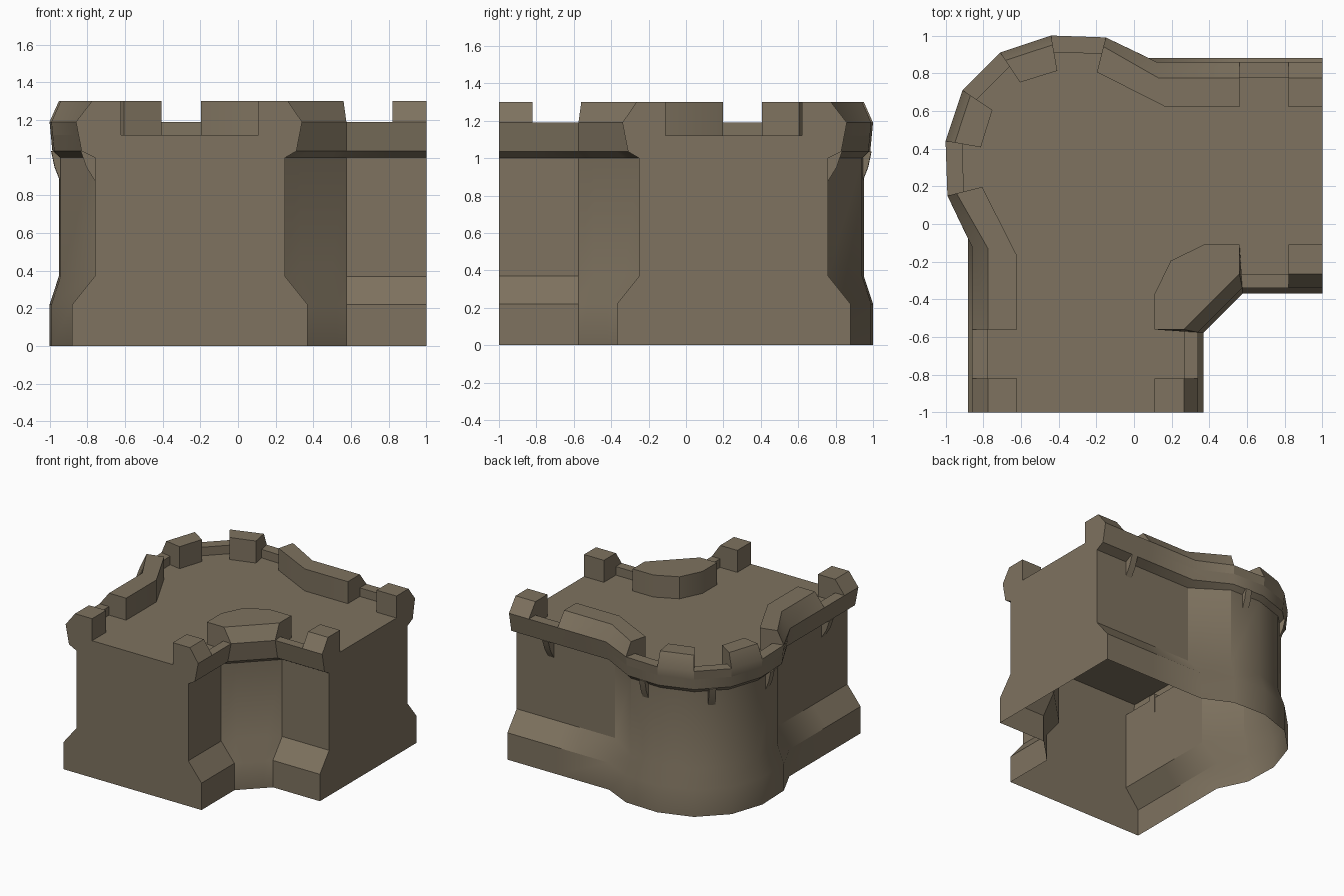
import bpy, bmesh, math
from mathutils import Vector

if "Cube" in bpy.data.objects:
    bpy.data.objects.remove(bpy.data.objects["Cube"])

stone = bpy.data.materials.new("weathered stone")
stone.diffuse_color = (0.21, 0.17, 0.115, 1)
stone.use_nodes = True
stone.node_tree.nodes["Principled BSDF"].inputs["Base Color"].default_value = stone.diffuse_color

# station levels: base, mid wall, cornice, brow, ridge, lip inside, merlon inside
BASE, MID, CORN, BROW, RIDGE, LIP, INNER = range(7)


def make(name, bm):
    bmesh.ops.recalc_face_normals(bm, faces=bm.faces)
    me = bpy.data.meshes.new(name)
    bm.to_mesh(me)
    bm.free()
    ob = bpy.data.objects.new(name, me)
    bpy.context.collection.objects.link(ob)
    me.materials.append(stone)
    bpy.context.view_layer.objects.active = ob
    ob.select_set(True)
    bpy.ops.object.shade_smooth_by_angle(angle=math.radians(30))
    ob.select_set(False)
    return ob


def mirrored(station):
    return [Vector((-p.y, -p.x)) for p in station]


def offsets(point, normal, dists):
    n = Vector(normal).normalized()
    return [Vector(point) - n * d for d in dists]


# outer path: straight wall, junction, round tower, then mirrored on the diagonal
WALL = (0, .12, .05, .02, .105, .105, .26)
TOWER = (0, .05, .015, 0, .05, .09, .19)
outer = [offsets((x, .88), (0, 1), WALL) for x in (1, .82, .56)]
jx = (.08, .11, .12, .12, .13, .12, .17)
outer.append([Vector((x, .88 - d)) for x, d in zip(jx, WALL)])
for x, y in ((-.15, .99), (-.44, 1.0), (-.71, .91)):
    outer.append(offsets((x, y), (x + .32, y - .32), TOWER))
outer += [mirrored(s) for s in reversed(outer)]

# inner path: straight wall, chamfered inside corner, mirrored
INWALL = (0, .12, .06, .03, .105, .105, .26)
inner = [offsets((x, -.37), (0, -1), INWALL) for x in (1, .82)]
corner = offsets((.575, -.37), (0, -1), INWALL)
for lv in (RIDGE, LIP, INNER):
    corner[lv].x = .56
other = mirrored(corner)
inner.append(corner)
for t, q in ((.25, (.37, -.11)), (.5, (.195, -.195))):
    s = [a.lerp(b, t) for a, b in zip(corner, other)]
    s[INNER] = Vector(q)
    inner.append(s)
inner += [mirrored(s) for s in reversed(inner[:-1])]


def deck_edge(s):
    return s[CORN].lerp(s[BROW], .55)


# wall body: stacked rings, open below, flat deck on top
bm = bmesh.new()
ring_path = outer + inner[::-1]
rings = []
for lv, z in ((BASE, 0), (BASE, .22), (MID, .37), (MID, 1.0), (CORN, 1.035), (None, 1.12)):
    rings.append([bm.verts.new((*(deck_edge(s) if lv is None else s[lv]), z)) for s in ring_path])
n = len(ring_path)
for lo, hi in zip(rings, rings[1:]):
    for i in range(n):
        j = (i + 1) % n
        bm.faces.new((lo[i], lo[j], hi[j], hi[i]))
bm.faces.new(rings[-1])
make("wall_body", bm)


def strip(name, stations, merlon):
    """Sweep a merlon or low-lip section along the stations."""
    bm = bmesh.new()
    rows = []
    for s in stations:
        sec = [(deck_edge(s), 1.12), (s[BROW], 1.19)]
        if merlon:
            sec += [(s[RIDGE], 1.3), (s[INNER], 1.3), (s[INNER], 1.12)]
        else:
            sec += [(s[LIP], 1.19), (s[LIP], 1.12)]
        rows.append([bm.verts.new((*p, z)) for p, z in sec])
    for a, b in zip(rows, rows[1:]):
        for k in range(len(a) - 1):
            bm.faces.new((a[k], b[k], b[k + 1], a[k + 1]))
    if merlon:
        bm.faces.new(rows[0])
        bm.faces.new(rows[-1])
    make(name, bm)


# battlements, with index ranges along each path
for side, path, merlons, gaps in (
        ("outer", outer, ((0, 1), (2, 4), (5, 6), (7, 8), (9, 11), (12, 13)),
         ((1, 2), (4, 5), (6, 7), (8, 9), (11, 12))),
        ("inner", inner, ((0, 1), (2, 6), (7, 8)), ((1, 2), (6, 7)))):
    for a, b in merlons:
        strip(side + "_merlon", path[a:b + 1], True)
    for a, b in gaps:
        strip(side + "_crenel_lip", path[a:b + 1], False)

# wedge brackets under each outer crenel
for a, b in ((1, 2), (4, 5), (6, 7), (8, 9), (11, 12)):
    p, q = outer[a][MID], outer[b][MID]
    mid = (p + q) / 2
    along = (q - p).normalized()
    out = (outer[a][BASE] + outer[b][BASE]) / 2 - mid
    reach = max(.045, out.length * .62)
    out.normalize()
    bm = bmesh.new()
    ends = []
    for side in (-.027, .027):
        ends.append([bm.verts.new((*(mid + along * side + out * d), z))
                     for d, z in ((-.005, .87), (reach * .6, .95), (reach, 1.035), (-.005, 1.035))])
    for k in range(4):
        j = (k + 1) % 4
        bm.faces.new((ends[0][k], ends[0][j], ends[1][j], ends[1][k]))
    bm.faces.new(ends[0])
    bm.faces.new(ends[1])
    make("bracket", bm)
